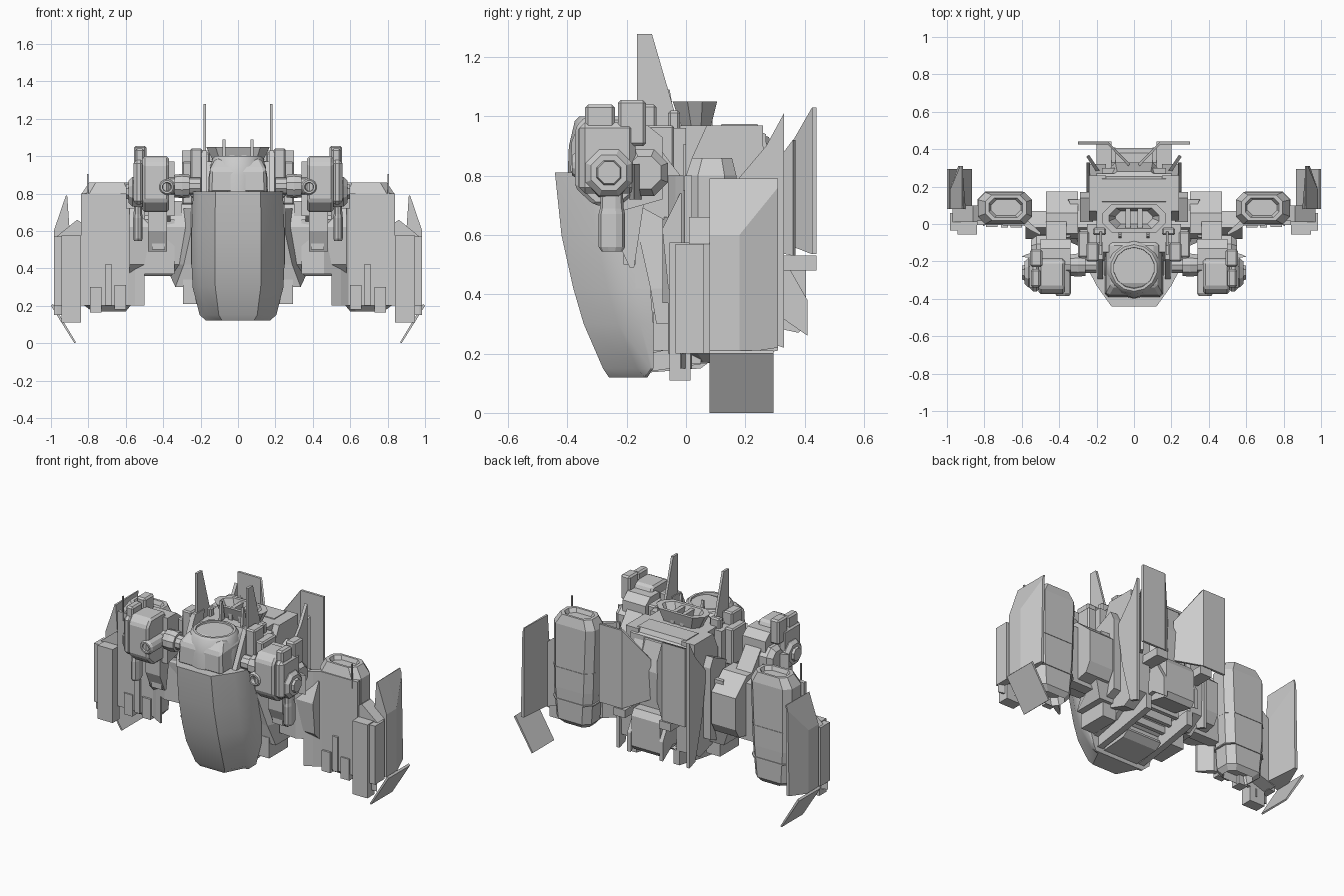
import bpy, bmesh
from math import cos, sin, pi


def finish(name, bm, mirror=False, bevel=0.0, smooth=False):
    bmesh.ops.recalc_face_normals(bm, faces=bm.faces[:])
    me = bpy.data.meshes.new(name)
    bm.to_mesh(me)
    bm.free()
    ob = bpy.data.objects.new(name, me)
    bpy.context.collection.objects.link(ob)
    if bevel:
        m = ob.modifiers.new("bevel", 'BEVEL')
        m.width, m.segments = bevel, 1
    if mirror:
        m = ob.modifiers.new("mirror", 'MIRROR')
        m.use_mirror_merge = False
    if smooth:
        bpy.context.view_layer.objects.active = ob
        ob.select_set(True)
        bpy.ops.object.shade_smooth_by_angle(angle=0.6)
        ob.select_set(False)
    return ob


def loft(name, rings, mirror=False, bevel=0.0, smooth=False):
    bm = bmesh.new()
    vs = [[bm.verts.new(p) for p in r] for r in rings]
    n = len(rings[0])
    for a, b in zip(vs, vs[1:]):
        for i in range(n):
            bm.faces.new((a[i], a[(i + 1) % n], b[(i + 1) % n], b[i]))
    bm.faces.new(vs[0][::-1])
    bm.faces.new(vs[-1])
    return finish(name, bm, mirror, bevel, smooth)


def prism(name, axis, prof, a, b, mirror=True, bevel=0.0):
    """Extrude a 2D profile along an axis: x -> (y,z), y -> (x,z), z -> (x,y)."""
    def at(p, t):
        return {'x': (t, p[0], p[1]), 'y': (p[0], t, p[1]), 'z': (p[0], p[1], t)}[axis]
    return loft(name, [[at(p, t) for p in prof] for t in (a, b)], mirror, bevel)


def box(name, x, y, z, mirror=True, bevel=0.0):
    return prism(name, 'z', [(x[0], y[0]), (x[1], y[0]), (x[1], y[1]), (x[0], y[1])], z[0], z[1], mirror, bevel)


def tube(name, axis, c, steps, n=8, mirror=True, smooth=False, sx=1.0):
    """Turned part: steps are (position along axis, radius)."""
    rings = []
    for t, r in steps:
        ring = []
        for i in range(n):
            a = 2 * pi * (i + .5) / n
            u, v = c[0] + sx * r * cos(a), c[1] + r * sin(a)
            ring.append({'x': (t, u, v), 'y': (u, t, v), 'z': (u, v, t)}[axis])
        rings.append(ring)
    return loft(name, rings, mirror, 0, smooth)


def chamfer(x0, x1, y0, y1, c, z):
    return [(x0 + c, y0, z), (x1 - c, y0, z), (x1, y0 + c, z), (x1, y1 - c, z),
            (x1 - c, y1, z), (x0 + c, y1, z), (x0, y1 - c, z), (x0, y0 + c, z)]


# nose hull: lofted half-octagon sections, open toward the rear underside
rings = []
for z, w, yf, yb in [(.12, .17, -.26, -.13), (.15, .205, -.28, -.11), (.30, .243, -.345, -.11), (.42, .248, -.38, -.12),
                     (.6, .248, -.42, -.16), (.81, .24, -.442, -.17)]:
    half = [(w, yb), (w, min(yf + .19, yb - .01)), (w * .84, yf + .115), (w * .5, yf)]
    rings.append([(x, y, z) for x, y in half] + [(-x, y, z) for x, y in half[::-1]])
loft("nose_hull", rings, smooth=True)

# canopy drum with recessed crown
tube("canopy", 'z', (0, -.235), [(.78, .165), (.90, .16), (.985, .14), (1.0, .125), (1.0, .11), (.96, .105)], 14, False, True)
loft("canopy_fairing", [[(-.155, -.39, .8), (.155, -.39, .8), (.155, -.1, .8), (-.155, -.1, .8)],
                        [(-.15, -.385, .93), (.15, -.385, .93), (.15, -.1, .95), (-.15, -.1, .95)],
                        [(-.12, -.33, .99), (.12, -.33, .99), (.12, -.1, .99), (-.12, -.1, .99)]], bevel=.015)

# core body with sloping underside and stepped belly slats
prism("core_body", 'x', [(-.12, .2), (.06, .24), (.24, .36), (.28, .5), (.27, .94), (.2, .97), (-.15, .97), (-.2, .8),
                         (-.15, .5)], -.2, .2, False)
prism("belly_plate", 'x', [(-.14, .135), (.05, .15), (.09, .18), (.08, .2), (-.14, .16)], -.12, .12, False)
prism("belly_rail", 'x', [(-.12, .14), (.09, .17), (.31, .21), (.31, .3), (.08, .28), (-.12, .24)], .13, .17)
for i in range(6):
    y = -.09 + i * .06
    box("belly_slat", (-.13, .13), (y, y + .025), (.17 + i * .022, .27 + i * .025), False)

# curved side skirts and upper flank plates
loft("side_skirt", [[(.1, -.10, .3), (.335, -.10, .3), (.335, .1, .3), (.1, .1, .3)],
                    [(.1, -.12, .42), (.29, -.12, .42), (.39, .13, .42), (.1, .13, .42)],
                    [(.1, -.16, .6), (.25, -.16, .6), (.37, .13, .6), (.1, .13, .6)],
                    [(.1, -.17, .72), (.24, -.17, .72), (.35, .13, .72), (.1, .13, .72)]], True)
prism("skirt_foot", 'x', [(-.11, .21), (.08, .21), (.08, .34), (-.11, .34)], .2, .295)
prism("flank_plate", 'x', [(-.17, .42), (-.11, .42), (.0, .3), (.0, .96), (-.17, .96)], .2, .25)
prism("rear_flank", 'x', [(.02, .3), (.2, .24), (.31, .3), (.32, .7), (.26, .9), (.26, .97), (.07, .97), (.02, .86)], .15, .24)
prism("flank_fin", 'x', [(.16, .77), (.27, .9), (.33, 1.01), (.33, .22), (.27, .24), (.2, .5)], .235, .255)
prism("flank_step", 'x', [(.01, .8), (.14, .86), (.17, .8), (.17, .35), (.05, .3)], .22, .29)
box("shoulder_block", (.19, .255), (-.2, -.1), (.78, 1.04), bevel=.008)
box("shoulder_side_block", (.24, .3), (-.18, -.04), (.74, .97), bevel=.008)
box("shoulder_step", (.15, .22), (-.06, -.02), (.9, 1.02), bevel=.008)
prism("collar_plate", 'x', [(-.3, .8), (-.12, .8), (-.1, 1.03), (-.19, 1.03)], .165, .195)

# top intake, flared upward with a sunk middle
loft("top_intake", [chamfer(-.12, .12, -.01, .08, .03, .95), chamfer(-.17, .17, -.045, .105, .05, 1.05),
                    chamfer(-.135, .135, -.025, .085, .04, 1.05), chamfer(-.10, .10, -.0, .07, .03, .98)])
box("intake_divider", (.02, .045), (-.03, .09), (.96, 1.04))
prism("rear_deck", 'x', [(.1, .9), (.12, .975), (.24, .975), (.3, .85), (.3, .7)], -.17, .17, False)

# antennas
prism("tall_antenna", 'x', [(-.165, 1.278), (-.115, 1.278), (-.04, 1.02), (-.05, .95), (-.165, .95)], .17, .185)
prism("short_antenna", 'x', [(-.065, 1.09), (-.055, 1.09), (-.03, .95), (-.075, .95)], .068, .084)

# back pack, folded rear plates and tail box
loft("back_pack", [[(-.17, .22, .36), (.17, .22, .36), (.1, .29, .4), (-.1, .29, .4)],
                   [(-.2, .22, .5), (.2, .22, .5), (.1, .32, .5), (-.1, .32, .5)],
                   [(-.2, .22, .82), (.2, .22, .82), (.1, .33, .76), (-.1, .33, .76)],
                   [(-.18, .22, .95), (.18, .22, .95), (.09, .28, .93), (-.09, .28, .93)]])
loft("rear_plate", [[(.03, .31, a), (.14, .425, b), (.30, .425, b), (.30, .44, b), (.14, .44, b), (.02, .32, a)]
                    for a, b in ((.58, .535), (.83, 1.03))], True)
loft("inner_rear_plate", [[(.18, .28, .55), (.24, .37, .53), (.255, .36, .53), (.195, .27, .55)],
                          [(.18, .28, .8), (.24, .37, .92), (.255, .36, .92), (.195, .27, .8)]], True)
box("rear_clamp", (.12, .2), (.3, .44), (.48, .53))
prism("tail_box", 'x', [(.24, .3), (.38, .27), (.405, .3), (.405, .49), (.38, .53), (.24, .53)], -.1, .1, False)
prism("tail_fin", 'x', [(.27, .5), (.33, .52), (.41, .38), (.41, .26), (.31, .33), (.24, .32)], .10, .125)

# wing arm joining body to outer pod
prism("wing_arm", 'x', [(-.06, .42), (.0, .36), (.07, .36), (.07, .72), (-.02, .74), (-.08, .62)], .2, .58)
prism("wing_cap", 'x', [(-.05, .42), (.04, .38), (.14, .4), (.175, .46), (.175, .66), (.06, .76), (-.05, .76)], .3, .47)
prism("arm_fairing", 'z', [(.34, -.07), (.46, -.08), (.52, -.05), (.58, .0), (.58, .03), (.34, .02)], .37, .66)

# outer pod with shallow sunk top and nozzle below
loft("outer_pod", [chamfer(.61, .77, .03, .14, .03, .22), chamfer(.6, .78, .03, .14, .03, .17), chamfer(.575, .82, .0, .165, .04, .2),
                   chamfer(.56, .835, .0, .17, .04, .4), chamfer(.545, .835, .0, .17, .04, .8),
                   chamfer(.575, .795, .02, .155, .035, .86), chamfer(.595, .775, .035, .14, .03, .86),
                   chamfer(.605, .765, .045, .13, .03, .835)], True)
for z in (.32, .52):
    loft("pod_band", [chamfer(.555, .837, -.001, .173, .04, z), chamfer(.555, .837, -.001, .173, .04, z + .008)], True)
prism("pod_fairing", 'z', [(.5, -.06), (.55, -.035), (.59, -.008), (.84, -.005), (.84, .02), (.57, .02), (.5, -.045)], .2, .80)
box("pod_front_rib", (.675, .71), (-.02, .02), (.2, .42))
box("pod_front_latch", (.6, .66), (-.02, .02), (.18, .31))
box("pod_low_latch", (.73, .79), (-.015, .05), (.165, .3))
box("pod_mast", (.798, .806), (-.01, .0), (.75, .905))

# wingtip assembly
box("tip_box", (.84, .945), (-.055, .015), (.11, .575))
box("tip_side_box", (.94, .985), (-.035, .06), (.2, .57))
prism("tip_bracket", 'y', [(.8, .25), (.95, .2), (.97, .57), (.86, .66), (.8, .62)], .01, .10)
loft("tip_fin", [[(.90, .08, .22), (.985, .08, .2), (.985, .18, .2), (.94, .31, .22), (.92, .31, .22)],
                 [(.90, .08, .6), (.985, .08, .6), (.985, .18, .6), (.93, .31, .76), (.918, .31, .76)],
                 [(.913, .08, .785), (.92, .08, .79), (.92, .18, .79), (.92, .31, .79), (.913, .31, .79)]], True)
loft("tip_blade", [[(.99, y, .21), (1.0, y, .2), (.875, y, 0), (.867, y, .005)] for y in (.08, .295)], True)
loft("tip_spur", [[(.97, -.02, z), (.985, -.015, z), (.88, .02, z), (.88, .0, z)] for z in (.15, .2)], True)

# shoulder gun: body, drums and top blocks
prism("gun_body", 'x', [(-.375, .76), (-.375, .96), (-.34, 1.0), (-.2, 1.0), (-.17, .94), (-.17, .74), (-.22, .7), (-.31, .7)],
      .37, .51, bevel=.012)
prism("gun_rear_block", 'x', [(-.22, .68), (-.08, .72), (-.08, .93), (-.13, .97), (-.22, .97)], .34, .5)
prism("gun_mount", 'x', [(-.2, .72), (.02, .6), (.02, .75), (-.08, .88), (-.2, .9)], .36, .47)
box("gun_top_front", (.50, .55), (-.34, -.24), (.88, 1.04), bevel=.01)
box("gun_top_rear", (.49, .555), (-.23, -.135), (.9, 1.055), bevel=.01)
box("gun_side_plate", (.5, .56), (-.36, -.17), (.74, .98), bevel=.02)
tube("gun_drum", 'x', (-.26, .81), [(.5, .09), (.565, .085), (.585, .065), (.585, .045), (.6, .04)], 8)
tube("gun_rear_drum", 'x', (-.14, .81), [(.45, .085), (.52, .085), (.55, .06)], 8)
tube("gun_lens", 'y', (.38, .835), [(-.2, .045), (-.37, .045), (-.385, .035), (-.385, .025), (-.36, .02)], 12)
tube("gun_axle", 'x', (-.22, .84), [(.2, .045), (.26, .045), (.26, .06), (.3, .065), (.34, .06), (.34, .045), (.42, .045)], 10)
tube("gun_canister", 'z', (.535, -.25), [(.545, .035), (.56, .045), (.67, .045), (.69, .04), (.78, .035)], 10, sx=.6)
prism("gun_hanger", 'x', [(-.24, .6), (-.19, .49), (-.175, .49), (-.14, .72), (-.24, .74)], .38, .48)
box("gun_lower_slab", (.39, .46), (-.21, -.17), (.5, .74))
prism("gun_wing", 'z', [(.5, -.19), (.6, -.175), (.57, -.16), (.5, -.15)], .72, .84)
